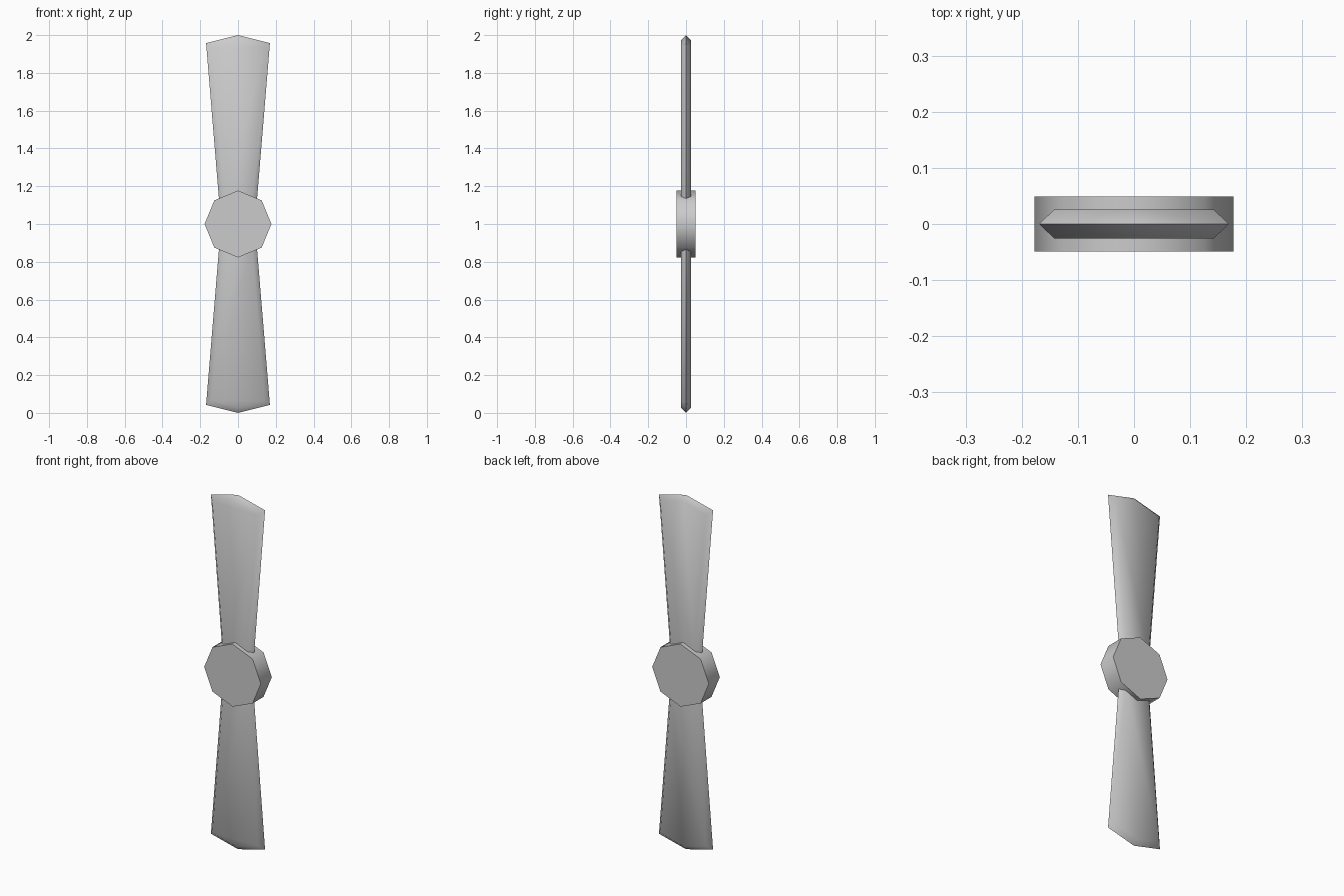
import bpy, bmesh
from math import radians, pi
from mathutils import Matrix

if "Cube" in bpy.data.objects:
    bpy.data.objects.remove(bpy.data.objects["Cube"])

CENTRE = Matrix.Translation((0, 0, 1))


def finish(name, bm):
    bmesh.ops.recalc_face_normals(bm, faces=bm.faces)
    me = bpy.data.meshes.new(name)
    bm.to_mesh(me)
    bm.free()
    ob = bpy.data.objects.new(name, me)
    bpy.context.collection.objects.link(ob)
    bpy.ops.object.select_all(action='DESELECT')
    ob.select_set(True)
    bpy.context.view_layer.objects.active = ob
    bpy.ops.object.shade_smooth_by_angle(angle=radians(60))
    return ob


def mirrored(half):
    # right-hand points, tip on the axis, then the left-hand points
    return half + [(-x, z) for x, z in reversed(half) if x]


def blade(name, turn):
    # sharp outline on y = 0 bevels to smaller flat faces front and back
    edge = mirrored([(0.099, 0.11), (0.169, 0.958), (0, 1.0)])
    face = mirrored([(0.073, 0.11), (0.142, 0.935), (0, 0.972)])
    bm = bmesh.new()
    rings = [[bm.verts.new((x, y, z)) for x, z in pts]
             for pts, y in ((face, -0.026), (edge, 0), (face, 0.026))]
    bm.faces.new(rings[0])
    bm.faces.new(rings[2])
    n = len(edge)
    for a, b in zip(rings, rings[1:]):
        for i in range(n):
            j = (i + 1) % n
            bm.faces.new((a[i], a[j], b[j], b[i]))
    bm.transform(CENTRE @ Matrix.Rotation(turn, 4, 'Y'))
    return finish(name, bm)


# Two opposite blades
blade("upper_blade", 0)
blade("lower_blade", pi)

# Eight-sided hub with points up, down and sideways
bm = bmesh.new()
bmesh.ops.create_cone(bm, cap_ends=True, segments=8, radius1=0.177,
                      radius2=0.177, depth=0.098,
                      matrix=CENTRE @ Matrix.Rotation(pi / 2, 4, 'X'))
finish("hub", bm)
